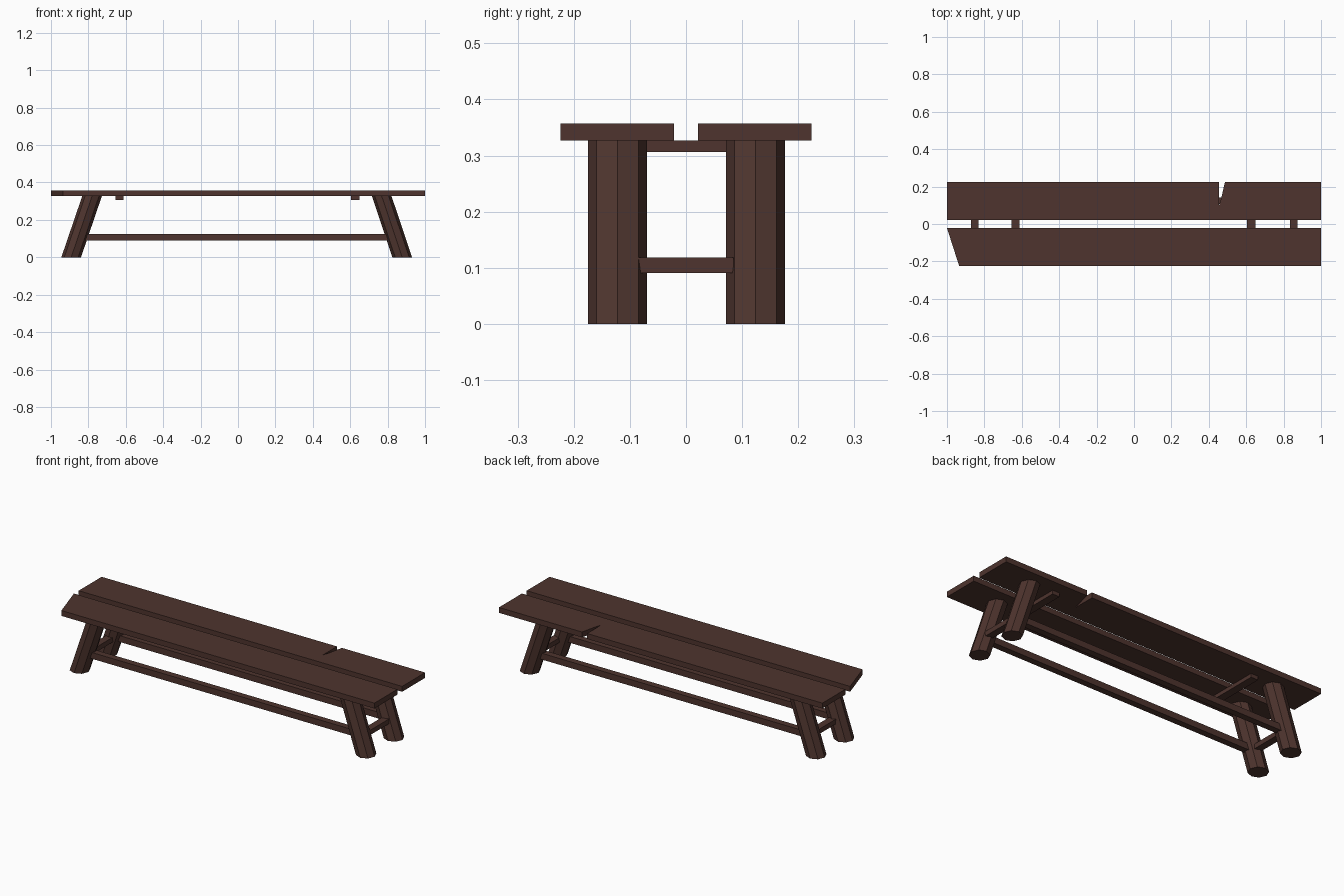
import bpy, bmesh

if "Cube" in bpy.data.objects:
    bpy.data.objects.remove(bpy.data.objects["Cube"])

wood = bpy.data.materials.new("dark brown wood")
wood.diffuse_color = (0.0762, 0.0343, 0.0273, 1)
wood.use_nodes = True
wood.node_tree.nodes["Principled BSDF"].inputs["Base Color"].default_value = wood.diffuse_color


def prism(name, bottom, top):
    """Closed solid between two matching loops of points."""
    bm = bmesh.new()
    lo = [bm.verts.new(p) for p in bottom]
    hi = [bm.verts.new(p) for p in top]
    n = len(lo)
    bm.faces.new(lo[::-1])
    bm.faces.new(hi)
    for i in range(n):
        j = (i + 1) % n
        bm.faces.new((lo[i], lo[j], hi[j], hi[i]))
    bmesh.ops.recalc_face_normals(bm, faces=bm.faces)
    me = bpy.data.meshes.new(name)
    bm.to_mesh(me)
    bm.free()
    me.materials.append(wood)
    ob = bpy.data.objects.new(name, me)
    bpy.context.collection.objects.link(ob)
    return ob


def slab(name, outline, z0, z1):
    return prism(name, [(x, y, z0) for x, y in outline], [(x, y, z1) for x, y in outline])


def box(name, x0, x1, y0, y1, z0, z1):
    return slab(name, [(x0, y0), (x1, y0), (x1, y1), (x0, y1)], z0, z1)


# Leg: octagonal post, sheared so both ends are level
from math import cos, sin, pi


def leg(name, x_foot, x_top, y, r=0.0525, h=0.328):
    ring = [(r * cos(k * pi / 4), r * sin(k * pi / 4)) for k in range(8)]
    return prism(name, [(x_foot + a, y + b, 0) for a, b in ring],
                 [(x_top + a, y + b, h) for a, b in ring])


# Seat planks: front one has a slanted end, back one a split
slab("front_seat_plank", [(-0.935, -0.224), (1, -0.224), (1, -0.021), (-1, -0.021)], 0.327, 0.357)
slab("back_seat_plank", [(-1, 0.021), (1, 0.021), (1, 0.224), (0.486, 0.224),
                         (0.466, 0.135), (0.455, 0.1), (0.455, 0.224), (-1, 0.224)], 0.327, 0.357)

# Legs and long rails, front and back
for side, y in (("front", -0.122), ("back", 0.124)):
    leg(side + "_left_leg", -0.892, -0.78, y)
    leg(side + "_right_leg", 0.878, 0.768, y)
    box(side + "_long_rail", -0.85, 0.84, y - 0.018, y + 0.018, 0.09, 0.125)

# Cross rails between legs and battens under the seat
for side, xr, xb in (("left", -0.852, -0.633), ("right", 0.855, 0.627)):
    box(side + "_cross_rail", xr - 0.02, xr + 0.02, -0.085, 0.085, 0.091, 0.118)
    box(side + "_seat_batten", xb - 0.022, xb + 0.022, -0.158, 0.158, 0.306, 0.327)
